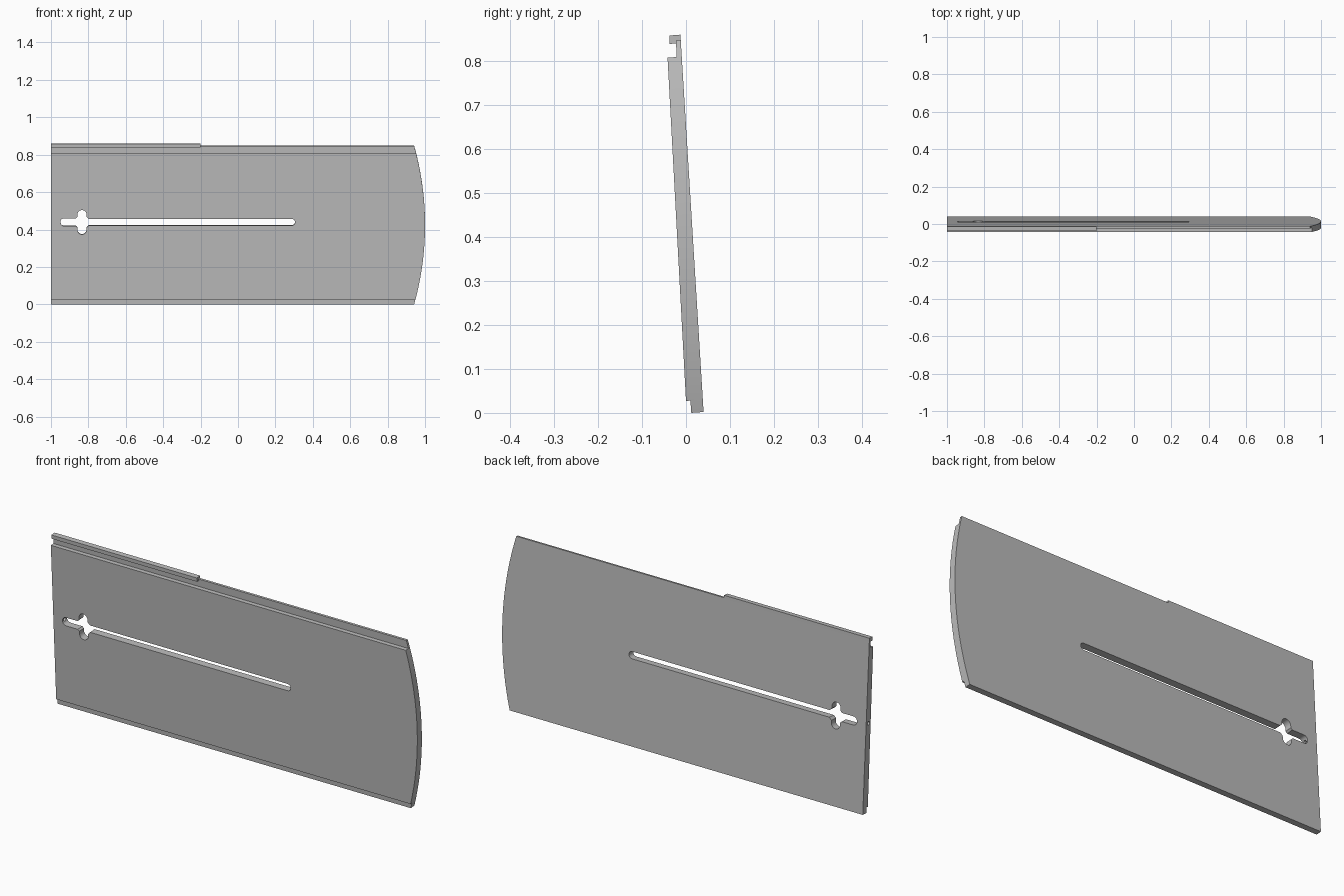
import bpy, bmesh, math
from mathutils import Matrix

if "Cube" in bpy.data.objects:
    bpy.data.objects.remove(bpy.data.objects["Cube"], do_unlink=True)

TILT = math.atan2(0.052, 0.845)          # the panel leans towards the front
MID_Z, MID_Y = 0.44, -0.005

grey = bpy.data.materials.new("plain_grey")
grey.use_nodes = True
grey.diffuse_color = (0.5, 0.5, 0.5, 1)
grey.node_tree.nodes["Principled BSDF"].inputs["Base Color"].default_value = (0.5, 0.5, 0.5, 1)


def add_object(name, bm):
    bmesh.ops.recalc_face_normals(bm, faces=bm.faces)
    mesh = bpy.data.meshes.new(name)
    bm.to_mesh(mesh)
    bm.free()
    mesh.materials.append(grey)
    obj = bpy.data.objects.new(name, mesh)
    bpy.context.collection.objects.link(obj)
    return obj


def extrude_profile(name, points, x0, x1):
    """Extrude a (y, z) profile along x."""
    bm = bmesh.new()
    face = bm.faces.new([bm.verts.new((x0, y, z)) for y, z in points])
    new = bmesh.ops.extrude_face_region(bm, geom=[face])["geom"]
    verts = [v for v in new if isinstance(v, bmesh.types.BMVert)]
    bmesh.ops.translate(bm, verts=verts, vec=(x1 - x0, 0, 0))
    return add_object(name, bm)


def prism(name, outline, x, z):
    """Extrude an (x, z) outline through the panel, square to its tilted face."""
    bm = bmesh.new()
    face = bm.faces.new([bm.verts.new((px, -0.2, pz)) for px, pz in outline])
    new = bmesh.ops.extrude_face_region(bm, geom=[face])["geom"]
    verts = [v for v in new if isinstance(v, bmesh.types.BMVert)]
    bmesh.ops.translate(bm, verts=verts, vec=(0, 0.4, 0))
    bm.transform(Matrix.Translation((x, MID_Y, z)) @ Matrix.Rotation(TILT, 4, "X"))
    return add_object(name, bm)


def arc(cx, cz, r, start, end, n):
    return [(cx + r * math.cos(start + (end - start) * i / n),
             cz + r * math.sin(start + (end - start) * i / n)) for i in range(n + 1)]


def stadium(length, r, upright=False):
    h, q = length / 2 - r, math.pi / 2
    pts = arc(h, 0, r, -q, q, 12) + arc(-h, 0, r, q, 3 * q, 12)
    return [(-b, a) for a, b in pts] if upright else pts


def cut(target, tool, operation="DIFFERENCE"):
    mod = target.modifiers.new("cut", "BOOLEAN")
    mod.object, mod.operation, mod.solver = tool, operation, "EXACT"
    bpy.context.view_layer.objects.active = target
    bpy.ops.object.modifier_apply(modifier=mod.name)
    bpy.data.objects.remove(tool, do_unlink=True)


# Panel with a rebate along the front of both long edges
panel = extrude_profile("panel", [
    (0.04, 0.002), (0.012, 0), (0.01, 0.028), (0, 0.027),
    (-0.042, 0.808), (-0.021, 0.809), (-0.023, 0.847), (-0.012, 0.848)], -1, 1)

# Bowed end
cut(panel, prism("bow_cutter", arc(0, 0, 1.575, 0, math.tau * 255 / 256, 255), -0.575, 0.424),
    "INTERSECT")

# Long slot, its short tail, the cross slot and the eased crossing
cut(panel, prism("slot_cutter", stadium(1.17, 0.0175), -0.28, MID_Z))
cut(panel, prism("tail_cutter", stadium(0.13, 0.021), -0.885, MID_Z))
cut(panel, prism("cross_cutter", stadium(0.13, 0.024, True), -0.834, MID_Z))
cut(panel, prism("crossing_cutter", arc(0, 0, 0.053, 0, math.pi * 1.5, 3), -0.834, MID_Z))

# Small bore from the straight end into the slot
cut(panel, extrude_profile("bore_cutter", arc(MID_Y, MID_Z, 0.009, 0, math.tau * 15 / 16, 15),
                           -1.1, -0.93))

# Hooked lip along the top edge
lip = extrude_profile("top_lip", [
    (-0.0225, 0.84), (-0.037, 0.839), (-0.038, 0.858), (-0.0125, 0.86), (-0.0117, 0.843)],
    -1, -0.2)

for obj in (panel, lip):
    bpy.ops.object.select_all(action="DESELECT")
    obj.select_set(True)
    bpy.context.view_layer.objects.active = obj
    bpy.ops.object.shade_smooth_by_angle(angle=math.radians(30))
